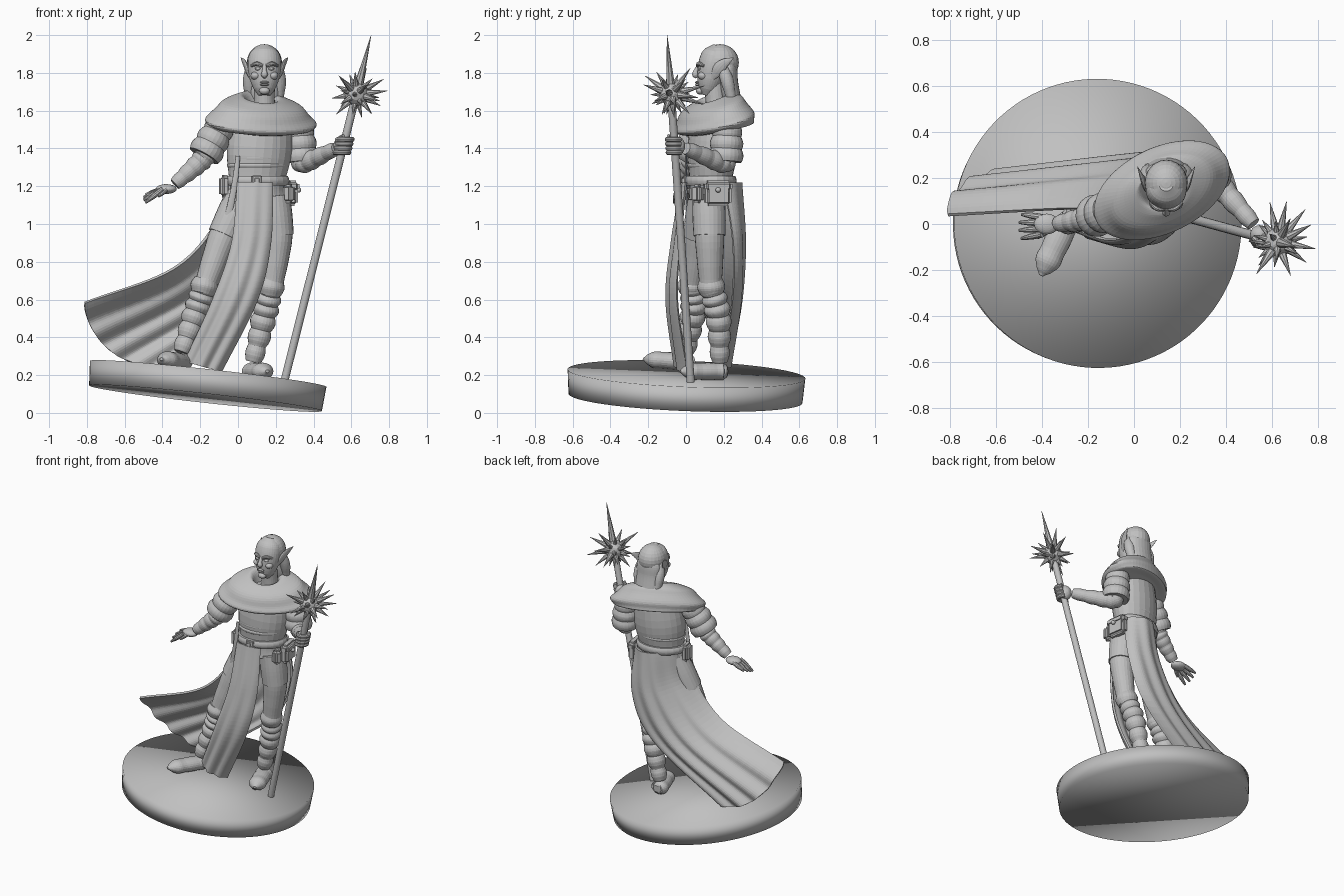
import bpy, bmesh, math, random
from math import sin, cos, pi
from mathutils import Vector, Matrix

old = bpy.data.objects.get("Cube")
if old:
    bpy.data.objects.remove(old)

grey = (.53, .53, .53, 1)
stone = bpy.data.materials.new("plain grey")
stone.use_nodes = True
stone.diffuse_color = grey
stone.node_tree.nodes["Principled BSDF"].inputs["Base Color"].default_value = grey

sideways, forward, upward = Vector((1, 0, 0)), Vector((0, -1, 0)), Vector((0, 0, 1))
made = []


def finish(name, bm):
    """Turn a bmesh into a named grey object."""
    bmesh.ops.recalc_face_normals(bm, faces=bm.faces)
    mesh = bpy.data.meshes.new(name)
    bm.to_mesh(mesh)
    bm.free()
    mesh.materials.append(stone)
    part = bpy.data.objects.new(name, mesh)
    bpy.context.collection.objects.link(part)
    made.append(part)
    return part


def spline(points, steps):
    """Smooth path through points of any dimension."""
    points = [Vector(point) for point in points]
    before, after = points[0] * 2 - points[1], points[-1] * 2 - points[-2]
    points = [before] + points + [after]
    path = []
    for a, b, c, d in zip(points, points[1:], points[2:], points[3:]):
        for step in range(steps):
            t = step / steps
            bend = (a * 2 - b * 5 + c * 4 - d) * t ** 2 + (b * 3 - a - c * 3 + d) * t ** 3
            path.append(b + ((c - a) * t + bend) / 2)
    return path + [points[-2]]


def skin(name, rows, closed=True):
    """Join rows of positions into one surface; closed rows are rings with end caps."""
    bm = bmesh.new()
    grid = [[bm.verts.new(position) for position in row] for row in rows]
    for low, high in zip(grid, grid[1:]):
        for i in range(0 if closed else 1, len(low)):
            bm.faces.new((low[i - 1], low[i], high[i], high[i - 1]))
    if closed:
        bm.faces.new(grid[0])
        bm.faces.new(grid[-1])
    return finish(name, bm)


def tube(name, points, radii, steps=8, sides=24, flat=1, facing=forward, bands=0, swell=.12):
    """Limb along a path with evenly spaced radii; bands swell it like wrapped straps."""
    path = spline(points, steps)
    last = len(path) - 1
    profile = spline([(radius, 0) for radius in radii], 20)
    rows = []
    for k, centre in enumerate(path):
        along = (path[min(k + 1, last)] - path[max(k - 1, 0)]).normalized()
        side = along.cross(facing).normalized()
        front = side.cross(along) * flat
        radius = max(profile[round(k / last * (len(profile) - 1))].x, .001)
        if bands:
            radius *= 1 + swell * (abs(sin(pi * bands * k / last)) - .6)
        angles = [2 * pi * i / sides for i in range(sides)]
        rows.append([centre + (side * cos(a) + front * sin(a)) * radius for a in angles])
    return skin(name, rows)


def placed(location, size, turn=0):
    return (Matrix.Translation(location) @ Matrix.Rotation(turn, 4, "Z")
            @ Matrix.Diagonal((*size, 1)))


def ball(name, location, size):
    bm = bmesh.new()
    bmesh.ops.create_uvsphere(bm, u_segments=24, v_segments=14, radius=1,
                              matrix=placed(location, size))
    finish(name, bm)


def box(name, location, size, turn=.15, bevel=.018):
    bm = bmesh.new()
    bmesh.ops.create_cube(bm, size=1, matrix=placed(location, size, turn))
    bmesh.ops.bevel(bm, geom=bm.edges[:], offset=bevel, segments=3, affect="EDGES")
    finish(name, bm)


def cloth(name, first_edge, second_edge, top_bulge, hem_bulge, folds, depth):
    """Sheet between two hanging edges, bulging midway, with folds deepening downwards."""
    edges = list(zip(spline(first_edge, 10), spline(second_edge, 10)))
    across = 48
    rows = []
    for k, (start, end) in enumerate(edges):
        drop = k / (len(edges) - 1)
        bulge = Vector(top_bulge).lerp(Vector(hem_bulge), drop)
        row = []
        for i in range(across + 1):
            u = i / across
            ripple = forward * sin(folds * u * 2 * pi + drop) * depth * (.2 + drop)
            row.append(start.lerp(end, u) + bulge * abs(sin(pi * u)) ** .7 + ripple)
        rows.append(row)
    sheet = skin(name, rows, closed=False)
    thickness = sheet.modifiers.new("thickness", "SOLIDIFY")
    thickness.thickness, thickness.offset = .014, 0


# Tilted round base, shaded as one soft pebble
bm = bmesh.new()
lean = Vector((.11, .04, 1)).to_track_quat("Z", "Y").to_matrix().to_4x4()
bmesh.ops.create_cone(bm, cap_ends=True, segments=96, radius1=.62, radius2=.63, depth=.13,
                      matrix=Matrix.Translation((-.165, 0, .142)) @ lean)
base = finish("base", bm)
base.data.shade_smooth()

# Legs: shorts, trousers, wrapped greaves and boots
legs = {
    "left": [(.19, .12, 1.15), (.18, .13, .68), (.08, .18, .27), (.13, .04, .22)],
    "right": [(.02, .1, 1.15), (-.17, .03, .68), (-.3, 0, .32), (-.37, -.15, .28)],
}
for side, joints in legs.items():
    hip, knee, ankle, toe = map(Vector, joints)
    outward = sideways * (.025 if side == "left" else -.01)
    thigh = hip.lerp(knee, .45) + outward
    tube(side + "_shorts", [hip, thigh], (.085, .088, .085))
    tube(side + "_thigh", [hip, thigh, knee], (.08, .078, .06))
    calf = knee.lerp(ankle, .4) - forward * .02
    tube(side + "_greave", [knee, calf, ankle], (.06, .065, .045), steps=30, bands=6, swell=.2)
    tube(side + "_knee_cuff", [knee + upward * .03, knee.lerp(ankle, .13)], (.06, .074, .06))
    sole = ankle - upward * .05
    tube(side + "_boot", [sole - forward * .04, sole, toe, toe.lerp(sole, -.5)],
         (.03, .056, .056, .052, .01), flat=.8, facing=upward, bands=5, swell=.07)

# Torso, waist sash and belt, all turned a little
chest = Vector((.2, -1, 0))
waist = Vector((.1, .13, 1.23))
collar = waist + Vector((.03, .02, .37))
tube("tunic", [waist - upward * .1, waist, collar], (.155, .15, .15, .175, .15),
     flat=.74, facing=chest)
for i in range(3):
    wrap = waist.lerp(collar, .15 + .1 * i)
    tube(f"sash_wrap_{i}", [wrap, wrap + upward * .048], (.14, .163, .164, .14),
         flat=.76, facing=chest)
tube("belt", [waist - upward * .025, waist + upward * .025], (.165, .173, .173, .165),
     flat=.78, facing=chest)
buckle = waist + forward * .136
box("belt_buckle", buckle, (.055, .02, .055), bevel=.006)
box("buckle_plate", buckle + forward * .01, (.03, .015, .03), bevel=.004)

# Belt pouches
box("large_pouch", (.28, .17, 1.16), (.06, .14, .13))
box("large_pouch_flap", (.285, .17, 1.2), (.065, .15, .06))
ball("large_pouch_button", (.32, .17, 1.18), (.014, .014, .014))
box("small_pouch", (.27, .06, 1.16), (.06, .06, .1), turn=-.5)
box("side_pouch", (-.07, .09, 1.2), (.055, .09, .12))
tube("sash_tail", [(0, 0, 1.36), (-.02, 0, 1.2), (-.06, .01, 1)], (.012, .02), flat=.4)

# Front panel and swept cape
cloth("front_panel",
      [(0, 0, 1.22), (-.03, -.05, .9), (-.13, -.06, .6), (-.28, 0, .27)],
      [(.18, 0, 1.22), (.17, -.03, .9), (.1, -.05, .6), (-.09, 0, .22)],
      forward * .02, forward * .05, folds=2.5, depth=.008)
cloth("cape",
      [(-.06, .06, 1.22), (-.12, .07, 1), (-.35, .07, .76), (-.81, .05, .585)],
      [(.25, .2, 1.22), (.25, .25, .9), (.1, .25, .6), (-.38, .2, .25)],
      forward * -.15, (-.08, .08, -.09), folds=4, depth=.011)

# Shoulder cowl: a rolled collar profile swept round a turned oval
rows = []
for k, (reach, height) in enumerate(spline([(.05, 1.56), (.09, 1.66), (.13, 1.67), (.22, 1.635),
                                            (.3, 1.56), (.3, 1.51), (.2, 1.5)], 6)):
    row = []
    for i in range(64):
        a = 2 * pi * i / 64
        fold = 1 + .022 * sin(k * .8 + 2 * sin(a))
        oval = Vector((reach * cos(a), (.03 + reach / 2) * sin(a), 0)) * fold
        drape = upward * (height + .035 * sin(a))
        row.append(Vector((.12, .15, 0)) + Matrix.Rotation(.45, 3, "Z") @ oval + drape)
    rows.append(row)
skin("cowl", rows)

# Arms: wide sleeves and banded bracers
arms = {
    "left": [(.32, .22, 1.53), (.335, .21, 1.33), (.52, 0, 1.4)],
    "right": [(-.08, .07, 1.54), (-.18, .03, 1.36), (-.335, 0, 1.21)],
}
for side, joints in arms.items():
    shoulder, elbow, wrist = map(Vector, joints)
    tube(side + "_sleeve", [shoulder, elbow], (.07, .085, .09), steps=30, bands=3, swell=.1)
    upper = elbow.lerp(shoulder, .2)
    tube(side + "_forearm", [upper, elbow.lerp(wrist, .1) - upward * .01, wrist],
         (.05, .057, .05, .034), steps=24, bands=7)

# Open right hand
palm = Vector((-.38, 0, 1.185))
ball("right_palm", palm, (.055, .045, .026))
for i in range(4):
    spread = Vector((0, .03 - .025 * i, 0))
    fingertip = Vector((-.125 + .01 * abs(i - 1.5), 0, -.03 - .014 * i))
    tube(f"right_finger_{i}", [palm + spread - sideways * .02, palm + spread * 1.4 + fingertip],
         (.014, .014, .007), sides=10)
thumb_base = palm + forward * .03
tube("right_thumb", [thumb_base, thumb_base + Vector((-.04, -.03, -.04))],
     (.015, .013, .006), sides=10)

# Staff gripped in the left hand
foot, tip = Vector((.245, .025, .165)), Vector((.705, -.1, 2))
axis = (tip - foot).normalized()
hub, grip = foot.lerp(tip, .83), foot.lerp(tip, .68)
tube("staff", [foot, hub], (.021, .021))
ball("left_palm", grip + Vector((-.01, .015, 0)), (.042, .04, .05))
for i in range(4):
    knuckle = grip + axis * (.036 - .024 * i)
    curl = [knuckle + Vector((cos(a), sin(a), 0)) * .037 for a in (1, 0, -1, -2, -3)]
    tube(f"left_finger_{i}", curl, (.014, .014), sides=10, facing=upward)
tube("left_thumb", [grip + Vector((-.035, 0, .03)), grip + Vector((0, -.035, .055))],
     (.014, .009), sides=10, facing=upward)

# Spiked star at the staff head
random.seed(4)
bm = bmesh.new()
bmesh.ops.create_icosphere(bm, subdivisions=2, radius=.065, matrix=Matrix.Translation(hub))
count = 30
spikes = [(axis, (tip - hub).length)]
for i in range(count):
    height = 1 - (2 * i + 1) / count
    ring, a = math.sqrt(1 - height * height), i * 2.4 + random.uniform(-.2, .2)
    spikes.append((Vector((ring * cos(a), ring * sin(a), height)), random.uniform(.1, .2)))
for direction, length in spikes:
    turn = direction.to_track_quat("Z", "Y").to_matrix().to_4x4()
    bmesh.ops.create_cone(bm, cap_ends=True, segments=8, radius1=.028, radius2=.001, depth=length,
                          matrix=Matrix.Translation(hub + direction * length / 2) @ turn)
finish("star_head", bm)

# Head and face, placed around the middle of the head
head = Vector((.14, .14, 1.81))


def near(x, y, z):
    return head + Vector((x, y, z))


tube("head", [near(0, -.03, -.13), near(0, .03, .135)],
     (.03, .058, .074, .083, .088, .087, .075, .03), steps=24, sides=32, flat=.92)
tube("neck", [near(0, .03, -.27), near(0, .01, -.07)], (.065, .055, .055))
tube("nose", [near(0, -.07, .035), near(0, -.09, -.01), near(0, -.08, -.035)],
     (.009, .012, .018, .009), sides=12, facing=sideways)
for name, height in (("upper_lip", -.06), ("lower_lip", -.073)):
    ball(name, near(0, -.08, height), (.023, .012, .007))
ball("chin", near(0, -.065, -.105), (.028, .022, .02))
for side, s in (("left", 1), ("right", -1)):
    tube(side + "_brow", [near(s * .01, -.077, .027), near(s * .04, -.071, .038), near(s * .07, -.045, .027)],
         (.009, .012, .007), sides=10, facing=upward)
    ball(side + "_eye", near(s * .035, -.068, .012), (.017, .012, .009))
    ball(side + "_cheek", near(s * .047, -.05, -.025), (.026, .028, .022))
    tube(side + "_ear", [near(s * .075, 0, -.04), near(s * .1, .05, .03), near(s * .125, .11, .07)],
         (.01, .032, .022, .002), sides=12, flat=.35, facing=sideways)
    tube(side + "_hair_lock", [near(s * .065, .05, .03), near(s * .08, .08, -.06), near(s * .07, .11, -.19)],
         (.03, .034, .02))
ball("hair_cap", near(0, .04, .045), (.093, .1, .097))
tube("long_hair", [near(0, .08, .1), near(0, .09, -.09), near(0, .14, -.26)],
     (.03, .085, .09, .09, .075, .01), steps=16, flat=.55)

# Smooth shading that keeps hard edges on everything but the soft base
for part in bpy.context.view_layer.objects:
    part.select_set(part in made and part != base)
bpy.context.view_layer.objects.active = made[-1]
bpy.ops.object.shade_smooth_by_angle(angle=math.radians(50))
